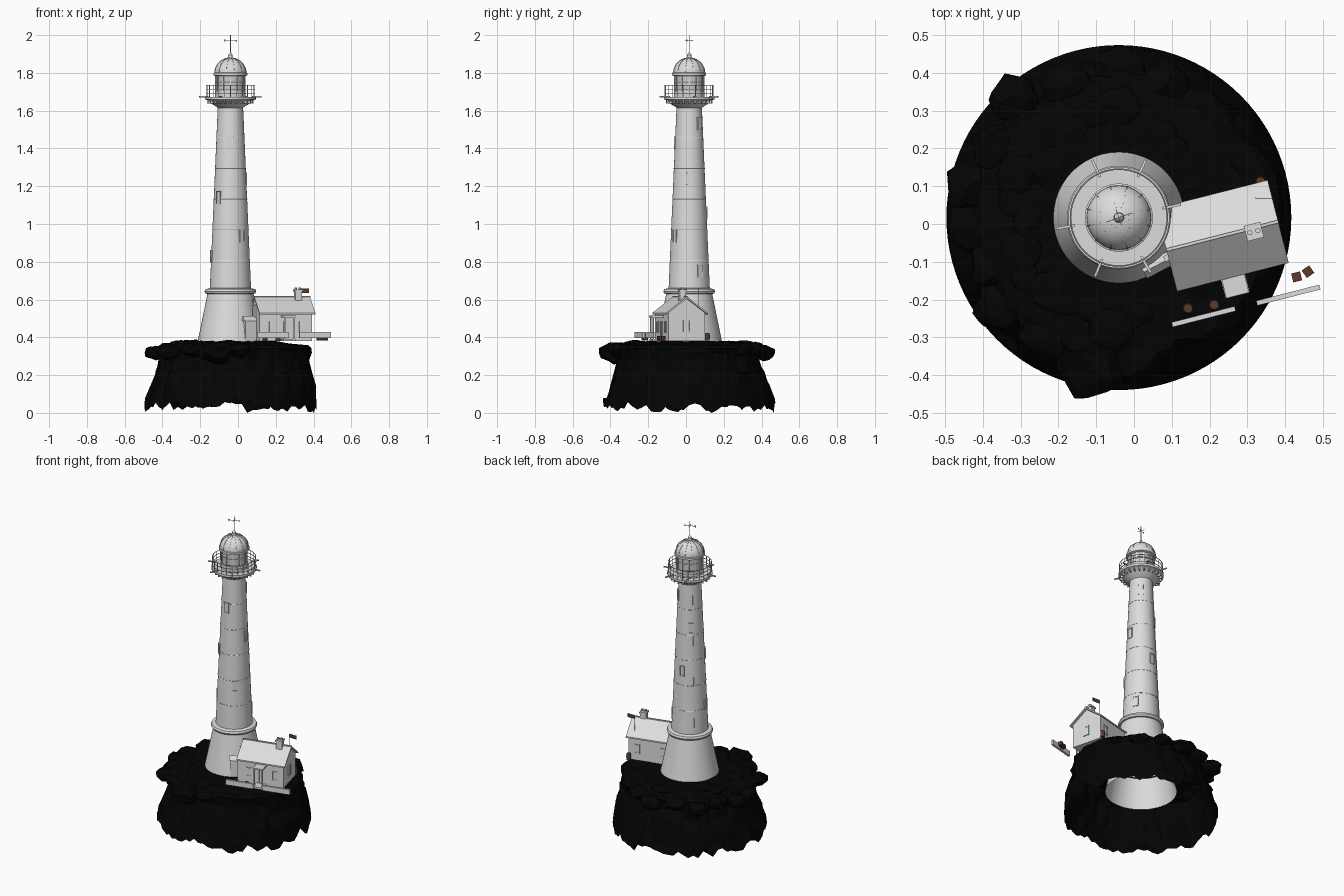
import bpy, bmesh, math, random
from mathutils import Matrix, Vector, noise

cube = bpy.data.objects.get("Cube")
if cube:
    bpy.data.objects.remove(cube)
random.seed(4)


def material(name, *rgb):
    m = bpy.data.materials.new(name)
    m.use_nodes = True
    m.diffuse_color = (*rgb, 1)
    m.node_tree.nodes["Principled BSDF"].inputs["Base Color"].default_value = (*rgb, 1)
    return m


WHITE = material("white_paint", 0.72, 0.72, 0.72)
GLASS = material("pale_grey_glass", 0.6, 0.6, 0.6)
ROCK = material("black_rock", 0.0012, 0.0012, 0.0012)
WOOD = material("brown_wood", 0.1, 0.043, 0.022)

TOWER = Matrix.Translation((-0.04, 0.017, 0))
HOUSE = Matrix.Translation((0.234, -0.031, 0)) @ Matrix.Rotation(math.radians(14.3), 4, "Z")
WORLD = Matrix()


def spin(deg):
    return Matrix.Rotation(math.radians(deg), 4, "Z")


def finish(name, bm, mat, smooth=False):
    bmesh.ops.recalc_face_normals(bm, faces=bm.faces)
    mesh = bpy.data.meshes.new(name)
    bm.to_mesh(mesh)
    bm.free()
    mesh.materials.append(mat)
    ob = bpy.data.objects.new(name, mesh)
    bpy.context.collection.objects.link(ob)
    if smooth:
        bpy.ops.object.select_all(action="DESELECT")
        ob.select_set(True)
        bpy.context.view_layer.objects.active = ob
        bpy.ops.object.shade_smooth_by_angle(angle=math.radians(35))


def add_box(bm, size, loc, m=WORLD):
    bmesh.ops.create_cube(bm, size=1, matrix=m @ Matrix.Translation(loc) @ Matrix.Diagonal((*size, 1)))


def add_rod(bm, r, length, loc, m=WORLD, segs=8):
    bmesh.ops.create_cone(bm, cap_ends=True, segments=segs, radius1=r, radius2=r,
                          depth=length, matrix=m @ Matrix.Translation(loc))


def add_lathe(bm, profile, m=TOWER, segs=48, closed=False):
    rings = [[bm.verts.new(m @ Vector((r * math.cos(math.tau * i / segs), r * math.sin(math.tau * i / segs), z)))
              for i in range(segs)] for r, z in profile]
    pairs = list(zip(rings, rings[1:])) + ([(rings[-1], rings[0])] if closed else [])
    for a, b in pairs:
        for i in range(segs):
            j = (i + 1) % segs
            bm.faces.new((a[i], a[j], b[j], b[i]))
    bmesh.ops.remove_doubles(bm, verts=bm.verts, dist=1e-5)
    return rings


def add_ring(bm, r, z, t, m=TOWER):
    add_lathe(bm, [(r + t * math.cos(k * math.tau / 6), z + t * math.sin(k * math.tau / 6)) for k in range(6)],
              m, closed=True)


def add_prism(bm, outline, x0, x1, m):
    # Extrudes a y-z outline along x
    ends = [[bm.verts.new(m @ Vector((x, y, z))) for y, z in outline] for x in (x0, x1)]
    n = len(outline)
    for e in ends:
        bm.faces.new(e)
    for i in range(n):
        j = (i + 1) % n
        bm.faces.new((ends[0][i], ends[0][j], ends[1][j], ends[1][i]))


def add_stone(bm, m, size, flat):
    made = bmesh.ops.create_icosphere(bm, subdivisions=2, radius=size, matrix=m @ Matrix.Diagonal((1, 1.15, flat, 1)))
    centre = m.translation
    for v in made["verts"]:
        v.co += (v.co - centre) * 0.4 * noise.noise(v.co * 24)


# Rock island: shell open below, jagged lower rim, steeper on the cottage side
bm = bmesh.new()
rock_profile = [(0.456, 0.03), (0.44, 0.08), (0.415, 0.15), (0.39, 0.22), (0.372, 0.28), (0.374, 0.32),
                (0.38, 0.342), (0.362, 0.358), (0.31, 0.367), (0.24, 0.374), (0.165, 0.38)]
rings = add_lathe(bm, rock_profile, segs=96)
for k, ring in enumerate(rings):
    for v in ring:
        p = v.co.copy()
        n = noise.noise(p * 14) + 0.5 * noise.noise(p * 32)
        out = Vector((p.x + 0.04, p.y - 0.017, 0)).normalized()
        if k == 0:
            v.co.z = max(0, 0.035 + 0.055 * n)
        elif k < 8:
            bulge = 0.04 * max(0, out.x) ** 2 + 0.026 * n
            v.co += out * min(bulge, 0.452 - rock_profile[k][0])
        elif k < 10:
            v.co.z += 0.012 * n
finish("rock_island", bm, ROCK)

# Boulders along the rim: angle, distance, size
bm = bmesh.new()
boulders = [(131, 0.425, 0.062), (168, 0.405, 0.058), (184, 0.395, 0.055), (216, 0.4, 0.058), (238, 0.37, 0.06),
            (260, 0.405, 0.08), (278, 0.375, 0.06), (90, 0.395, 0.062), (112, 0.375, 0.06), (70, 0.37, 0.06),
            (48, 0.36, 0.06), (22, 0.36, 0.05), (150, 0.38, 0.06), (200, 0.36, 0.055)]
for deg, dist, size in boulders:
    m = TOWER @ spin(deg) @ Matrix.Translation((dist, 0, 0.318 if dist > 0.38 else 0.332))
    add_stone(bm, m, size, 0.65)
# Low slabs scattered on the plateau
for i in range(18):
    m = TOWER @ spin(50 + i * 13.5) @ Matrix.Translation((random.uniform(0.21, 0.3), 0, 0.368))
    add_stone(bm, m, random.uniform(0.035, 0.06), 0.3)
finish("boulders", bm, ROCK)


# Tower body
def tower_radius(z):
    return 0.109 + (0.067 - 0.109) * (z - 0.66) / (1.62 - 0.66)


bm = bmesh.new()
add_lathe(bm, [(0.212, 0.19), (0.122, 0.63), (0.132, 0.632), (0.137, 0.643), (0.132, 0.655),
               (0.109, 0.66), (0.067, 1.62)])
finish("tower", bm, WHITE, True)

# Thin joint bands
bm = bmesh.new()
for k in range(6):
    z = 0.808 + k * 0.162
    add_ring(bm, tower_radius(z), z, 0.002)
finish("tower_bands", bm, WHITE, True)

# Shallow tower windows: angle, height
frames, panes = bmesh.new(), bmesh.new()
for deg, z in [(-90, 1.43), (-136, 1.14), (-52, 0.935), (33, 0.75), (48, 1.53), (130, 1.34),
               (95, 1.06), (190, 0.83), (2, 1.24)]:
    m = TOWER @ spin(deg) @ Matrix.Translation((tower_radius(z), 0, z))
    add_box(panes, (0.006, 0.022, 0.056), (-0.001, 0, 0), m)
    for s in (-1, 1):
        add_box(frames, (0.011, 0.005, 0.066), (-0.001, s * 0.013, 0), m)
        add_box(frames, (0.011, 0.032, 0.005), (-0.001, 0, s * 0.031), m)
finish("tower_window_frames", frames, WHITE)
finish("tower_window_panes", panes, WHITE)

# Lightning conductor strip down the back
bm = bmesh.new()
lean = Matrix.Rotation(-math.atan(0.042 / 0.96), 4, "Y")
add_box(bm, (0.004, 0.004, 0.95), (0, 0, 0), TOWER @ spin(140) @ Matrix.Translation((0.0885, 0, 1.14)) @ lean)
finish("conductor", bm, WHITE)

# Gallery: flared corbel, floor, brackets and spokes
bm = bmesh.new()
add_lathe(bm, [(0.067, 1.615), (0.076, 1.622), (0.098, 1.635), (0.118, 1.655), (0.134, 1.659),
               (0.134, 1.673), (0.07, 1.673)])
finish("gallery", bm, WHITE, True)
bm = bmesh.new()
for k in range(24):
    add_box(bm, (0.024, 0.007, 0.018), (0.111, 0, 1.648), TOWER @ spin(k * 15))
for deg in (12, 65, 115, 190, 248, 300):
    add_box(bm, (0.05, 0.007, 0.007), (0.143, 0, 1.674), TOWER @ spin(deg))
finish("gallery_brackets", bm, WHITE)

# Railing
bm = bmesh.new()
for k in range(24):
    add_rod(bm, 0.0018, 0.064, (0.128, 0, 1.704), TOWER @ spin(k * 15), 6)
for z in (1.69, 1.713, 1.735):
    add_ring(bm, 0.128, z, 0.002)
finish("railing", bm, WHITE)

# Lantern room
bm = bmesh.new()
add_lathe(bm, [(0.076, 1.67), (0.076, 1.8)], segs=32)
finish("lantern_glass", bm, GLASS, True)
bm = bmesh.new()
add_lathe(bm, [(0.081, 1.67), (0.081, 1.705), (0.075, 1.705)])
for k in range(12):
    add_box(bm, (0.007, 0.006, 0.13), (0.077, 0, 1.735), TOWER @ spin(k * 30))
add_ring(bm, 0.077, 1.752, 0.003)
finish("lantern_frame", bm, WHITE, True)

# Dome with ribs, finial and weather vane
bm = bmesh.new()
arc = [(0.085 * math.cos(a * math.pi / 20), 1.802 + 0.078 * math.sin(a * math.pi / 20)) for a in range(10)]
add_lathe(bm, [(0.074, 1.782), (0.09, 1.787), (0.09, 1.8)] + arc +
          [(0.011, 1.886), (0.012, 1.895), (0.005, 1.905), (0, 1.91)])
finish("dome", bm, WHITE, True)
bm = bmesh.new()
for k in range(12):
    m = TOWER @ spin(k * 30 + 15)
    for (r0, z0), (r1, z1) in zip(arc, arc[1:]):
        d = Vector((r1 - r0, 0, z1 - z0))
        turn = Matrix.Rotation(math.atan2(d.x, d.z), 4, "Y")
        add_box(bm, (0.004, 0.003, d.length), (0, 0, 0),
                m @ Matrix.Translation(((r0 + r1) / 2, 0, (z0 + z1) / 2)) @ turn)
finish("dome_ribs", bm, WHITE)
bm = bmesh.new()
add_rod(bm, 0.002, 0.1, (0, 0, 1.95), TOWER)
for deg, length in ((20, 0.07), (110, 0.045)):
    add_box(bm, (length, 0.002, 0.0025), (0, 0, 1.971), TOWER @ spin(deg))
for s, h in ((-1, 0.012), (1, 0.008)):
    add_box(bm, (0.008, 0.002, h), (s * 0.032, 0, 1.971), TOWER @ spin(20))
finish("weather_vane", bm, WHITE)

# Cottage walls and pitched roof
bm = bmesh.new()
add_prism(bm, [(-0.1, 0.38), (0.1, 0.38), (0.1, 0.53), (0, 0.605), (-0.1, 0.53)], -0.15, 0.138, HOUSE)
finish("cottage_walls", bm, WHITE)
bm = bmesh.new()
add_prism(bm, [(-0.113, 0.521), (0, 0.606), (0.113, 0.521), (0.113, 0.53), (0, 0.616), (-0.113, 0.53)],
          -0.153, 0.152, HOUSE)
add_box(bm, (0.305, 0.008, 0.006), (0, 0, 0.616), HOUSE)
finish("cottage_roof", bm, WHITE)

# Chimney with two pots
bm = bmesh.new()
add_box(bm, (0.036, 0.034, 0.075), (0.083, -0.01, 0.615), HOUSE)
add_box(bm, (0.045, 0.042, 0.01), (0.083, -0.01, 0.648), HOUSE)
for s in (-1, 1):
    add_rod(bm, 0.007, 0.014, (0.083 + s * 0.011, -0.01, 0.658), HOUSE)
finish("chimney", bm, WHITE)

# Narrow link between cottage and tower
bm = bmesh.new()
link = Matrix.Translation((0.07, -0.104, 0)) @ spin(28)
add_prism(bm, [(-0.014, 0.38), (0.014, 0.38), (0.014, 0.49), (-0.014, 0.49)], -0.042, 0.05, link)
add_prism(bm, [(-0.019, 0.487), (0.019, 0.487), (0, 0.512)], -0.05, 0.052, link)
add_box(bm, (0.016, 0.016, 0.08), (0.022, 0.005, 0.53), link)
finish("entrance_link", bm, WHITE)

# Porch with flat canopy, posts and step
bm = bmesh.new()
add_box(bm, (0.062, 0.064, 0.009), (0, -0.131, 0.51), HOUSE)
for s in (-1, 1):
    add_box(bm, (0.006, 0.006, 0.12), (s * 0.026, -0.154, 0.445), HOUSE)
add_box(bm, (0.066, 0.06, 0.012), (0, -0.13, 0.386), HOUSE)
finish("porch", bm, WHITE)

# Cottage door and windows: x, y, turn, width, height, z
frames, panes = bmesh.new(), bmesh.new()
openings = [(0, -0.1, 0, 0.03, 0.09, 0.435)]
openings += [(x, y, 0, 0.03, 0.05, 0.455) for x in (-0.08, 0.085) for y in (-0.1, 0.1)]
openings += [(0.138, 0, 90, 0.032, 0.055, 0.46)]
for x, y, deg, w, h, z in openings:
    m = HOUSE @ Matrix.Translation((x, y, z)) @ spin(deg)
    add_box(panes, (w, 0.005, h), (0, 0, 0), m)
    for s in (-1, 1):
        add_box(frames, (0.005, 0.01, h + 0.01), (s * w / 2, 0, 0), m)
        add_box(frames, (w, 0.01, 0.005), (0, 0, s * h / 2), m)
finish("cottage_frames", frames, WHITE)
finish("cottage_panes", panes, WHITE)

# Low garden walls
bm = bmesh.new()
for x, y in ((0.184, -0.245), (0.408, -0.188)):
    add_box(bm, (0.172, 0.013, 0.033), (0, 0, 0), Matrix.Translation((x, y, 0.413)) @ spin(14.3))
finish("garden_walls", bm, WHITE)

# Barrels and crates
bm = bmesh.new()
for x, y in ((0.143, -0.223), (0.212, -0.214), (0.335, 0.112)):
    add_lathe(bm, [(0, 0.382), (0.012, 0.382), (0.015, 0.403), (0.012, 0.424), (0, 0.424)],
              Matrix.Translation((x, y, 0)), 12)
finish("barrels", bm, WOOD, True)
bm = bmesh.new()
for x, y, a in ((0.43, -0.14, 14), (0.46, -0.126, 35)):
    add_box(bm, (0.024, 0.024, 0.024), (0, 0, 0.394), Matrix.Translation((x, y, 0)) @ spin(a))
finish("crates", bm, WOOD)

# Flag and pole on the back slope
bm = bmesh.new()
mast = Matrix.Translation((0.322, 0.068, 0))
add_rod(bm, 0.0018, 0.11, (0, 0, 0.605), mast)
finish("flag_pole", bm, WHITE)
bm = bmesh.new()
add_box(bm, (0.052, 0.0015, 0.024), (0.027, 0, 0.646), mast)
finish("flag", bm, WOOD)
